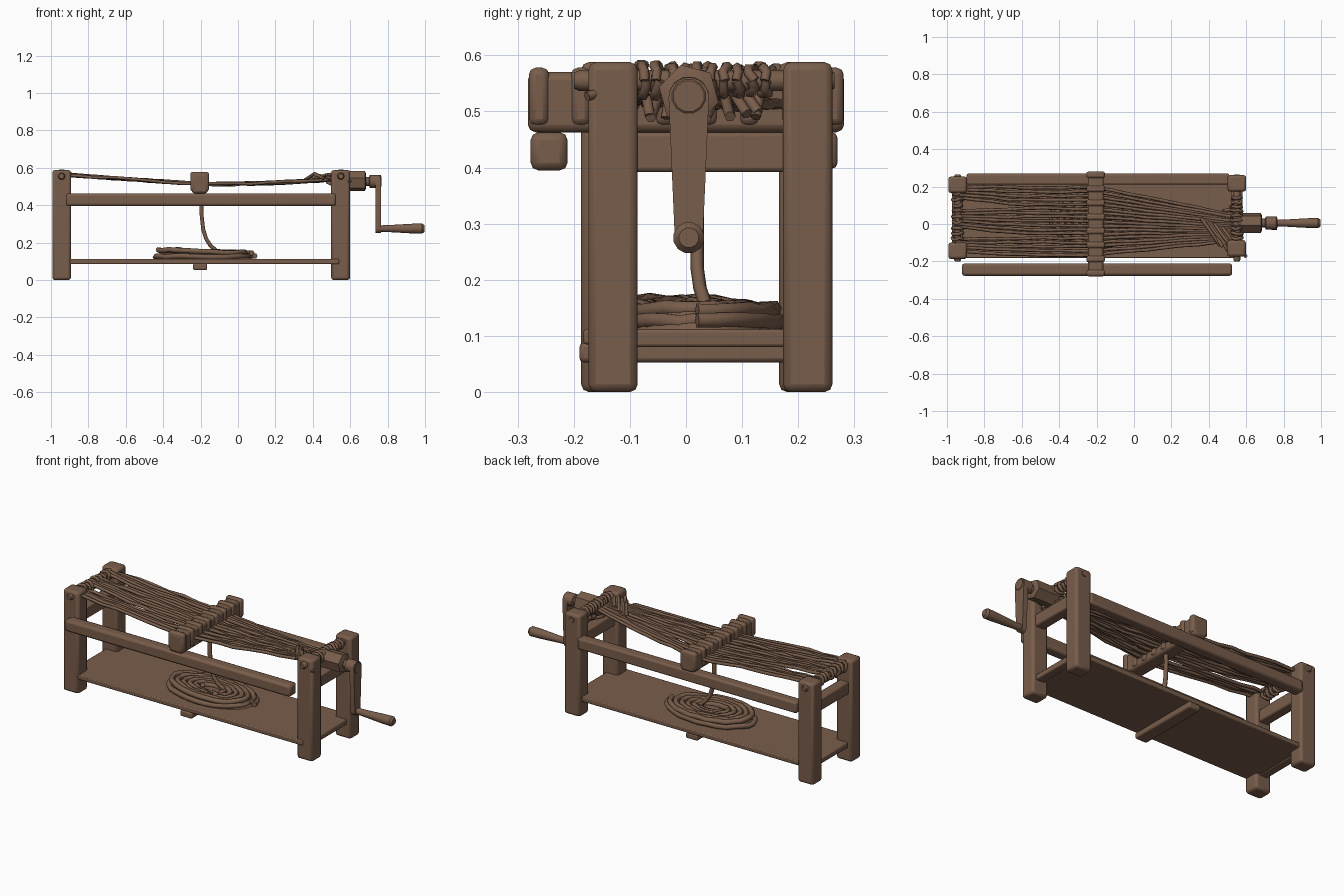
import bpy, bmesh, math, random
from mathutils import Vector

if "Cube" in bpy.data.objects:
    bpy.data.objects.remove(bpy.data.objects["Cube"])

random.seed(4)
wood = bpy.data.materials.new("warm brown wood")
wood.diffuse_color = (0.19, 0.11, 0.07, 1)
wood.use_nodes = True
wood.node_tree.nodes["Principled BSDF"].inputs["Base Color"].default_value = wood.diffuse_color


def finish(name, bm, bevel=0.0, angle=35):
    me = bpy.data.meshes.new(name)
    bmesh.ops.recalc_face_normals(bm, faces=bm.faces)
    bm.to_mesh(me)
    bm.free()
    me.materials.append(wood)
    ob = bpy.data.objects.new(name, me)
    bpy.context.collection.objects.link(ob)
    if bevel:
        m = ob.modifiers.new("soft edges", 'BEVEL')
        m.width, m.segments = bevel, 2
    bpy.context.view_layer.objects.active = ob
    ob.select_set(True)
    bpy.ops.object.shade_smooth_by_angle(angle=math.radians(angle))
    ob.select_set(False)
    return ob


def box(name, x, y, z, bevel=0.01):
    bm = bmesh.new()
    bmesh.ops.create_cube(bm, size=1)
    for v in bm.verts:
        v.co = [(r[0] + r[1]) / 2 + c * (r[1] - r[0]) for r, c in zip((x, y, z), v.co)]
    return finish(name, bm, bevel)


def lathe(name, start, axis, profile, n=16):
    """Round part along an axis; profile is (distance, radius) pairs."""
    d = Vector(axis).normalized()
    u = d.orthogonal().normalized()
    w = d.cross(u)
    bm = bmesh.new()
    rings = []
    for t, r in profile:
        rings.append([bm.verts.new(Vector(start) + d * t + r * (
            u * math.cos(2 * math.pi * i / n) + w * math.sin(2 * math.pi * i / n)))
            for i in range(n)])
    for a, b in zip(rings, rings[1:]):
        for i in range(n):
            bm.faces.new((a[i], a[(i + 1) % n], b[(i + 1) % n], b[i]))
    bm.faces.new(rings[0])
    bm.faces.new(rings[-1])
    return finish(name, bm)


def rope(name, paths, radius):
    cu = bpy.data.curves.new(name, 'CURVE')
    cu.dimensions = '3D'
    cu.bevel_depth, cu.bevel_resolution, cu.use_fill_caps = radius, 1, True
    for pts in paths:
        s = cu.splines.new('POLY')
        s.points.add(len(pts) - 1)
        for p, c in zip(s.points, pts):
            p.co = (*c, 1)
    cu.materials.append(wood)
    ob = bpy.data.objects.new(name, cu)
    bpy.context.collection.objects.link(ob)
    bpy.context.view_layer.objects.active = ob
    ob.select_set(True)
    bpy.ops.object.convert(target='MESH')
    ob.select_set(False)
    return ob


# four posts
for label, x, y in (("left_front", -0.943, -0.143), ("left_back", -0.943, 0.21),
                    ("right_front", 0.548, -0.13), ("right_back", 0.55, 0.217)):
    box(label + "_post", (x - 0.05, x + 0.05), (y - 0.044, y + 0.044), (0, 0.588), 0.014)

# long side rails and end rails
box("front_rail", (-0.92, 0.525), (-0.277, -0.211), (0.395, 0.463), 0.014)
box("back_rail", (-0.895, 0.51), (0.21, 0.27), (0.398, 0.463), 0.01)
for label, x in (("left", -0.943), ("right", 0.55)):
    box(label + "_end_rail", (x - 0.03, x + 0.03), (-0.12, 0.2), (0.392, 0.463), 0.008)
    box(label + "_foot_rail", (x - 0.025, x + 0.025), (-0.12, 0.2), (0.08, 0.112), 0.006)
    lathe(label + "_rope_bar", (x, -0.2, 0.555), (0, 1, 0),
          [(0, 0.014), (0.01, 0.019), (0.455, 0.019), (0.465, 0.014)], 10)

# bottom shelf and its brace
box("shelf", (-0.93, 0.54), (-0.183, 0.24), (0.085, 0.112), 0.005)
box("shelf_brace", (-0.24, -0.165), (-0.19, 0.24), (0.053, 0.088), 0.008)

# sliding crossbar resting on the rails, with rounded lumps along the top
box("crossbar", (-0.247, -0.162), (-0.282, 0.282), (0.463, 0.57), 0.014)
for i in range(8):
    y = -0.262 + i * 0.075
    box("crossbar_tooth", (-0.255, -0.155), (y - 0.018, y + 0.018), (0.475, 0.578), 0.012)

# crank: hexagonal hub, shaft, arm and handle
lathe("crank_hub", (0.53, 0.005, 0.53), (1, 0, 0), [(0, 0.055), (0.148, 0.055), (0.155, 0.04)], 6)
lathe("crank_shaft", (0.67, 0.005, 0.527), (1, 0, 0),
      [(0, 0.024), (0.03, 0.024), (0.035, 0.036), (0.09, 0.036), (0.096, 0.028)], 12)
bm = bmesh.new()
outline = []
for cz, r, a0 in ((0.525, 0.036, 0), (0.275, 0.025, 180)):
    outline += [(0.005 + r * math.cos(math.radians(a0 + a)),
                 cz + r * math.sin(math.radians(a0 + a))) for a in range(0, 181, 20)]
a, b = ([bm.verts.new((x, y, z)) for y, z in outline] for x in (0.736, 0.764))
bm.faces.new(a)
bm.faces.new(b)
for i in range(len(a)):
    j = (i + 1) % len(a)
    bm.faces.new((a[i], a[j], b[j], b[i]))
finish("crank_arm", bm)
lathe("crank_handle", (0.735, 0.005, 0.275), (1, 0, 0),
      [(0, 0.022), (0.03, 0.018), (0.08, 0.02), (0.2, 0.027), (0.25, 0.028), (0.262, 0.018)], 12)


# stretched strands: fanned at the left, gathered toward the crank
def wob(s):
    return random.uniform(-s, s)


strands, N = [], 17
for i in range(N):
    f = i / (N - 1)
    group = round(f * 2) / 2                       # three looped bundles at the left bar
    y_end = -0.14 + 0.34 * (0.65 * f + 0.35 * group)
    y_mid = -0.165 + 0.36 * f
    pts = [(-0.955, y_end, 0.565 + wob(0.012))]
    for k in range(1, 8):
        t = k / 8
        pts.append((-0.955 + 0.75 * t, y_end + (y_mid - y_end) * min(1, t * 2.2) + wob(0.004),
                    0.565 - 0.052 * t + wob(0.005)))
    pts.append((-0.205, y_mid, 0.515))
    y_r = -0.09 + 0.14 * f
    for k in range(1, 9):
        t = k / 8
        pts.append((-0.205 + 0.73 * t, y_mid + (y_r - y_mid) * t + wob(0.003),
                    0.512 + 0.028 * t * t + wob(0.006)))
    strands.append(pts)
rope("stretched_strands", strands, 0.009)

# loops knotted round the end bars
loops = []
for x, ys in ((-0.943, [-0.08 + 0.03 * i for i in range(9)]),
              (0.55, [-0.075 + 0.024 * i for i in range(10)])):
    for y in ys:
        r = 0.026 + wob(0.004)
        loops.append([(x + r * math.cos(k * math.pi / 5), y + wob(0.006),
                       0.555 + r * math.sin(k * math.pi / 5)) for k in range(11)])
rope("bar_loops", loops, 0.009)

# frayed ends near the crank
frays = []
for i in range(11):
    x, y = 0.36 + 0.014 * i, -0.06 - 0.006 * i
    frays.append([(x, y + 0.09, 0.535 + wob(0.01)), (x + 0.05, y + 0.02, 0.558 + wob(0.012)),
                  (x + 0.1, y - 0.05 + wob(0.02), 0.55 + wob(0.025))])
rope("frayed_ends", frays, 0.009)
rope("shaft_lashing", [[(0.5 + 0.05 * wob(1), -0.07 + 0.02 * i, 0.525),
                        (0.55, -0.07 + 0.02 * i + wob(0.02), 0.49 + wob(0.01))]
                       for i in range(11)], 0.01)

# coil of rope on the shelf
coil = []
for layer, (turns, z) in enumerate(((6, 0.126), (5.5, 0.146))):
    pts = []
    steps = int(turns * 28)
    for k in range(steps + 1):
        t = k / steps
        ang = 2 * math.pi * turns * t
        s = 1 - 0.06 * layer - (0.83 - 0.1 * layer) * t
        x = -0.185 + 0.275 * s * math.cos(ang)
        lift = (0.018 * s * max(0, -math.cos(ang - 0.5))) * layer
        pts.append((x, 0.02 + 0.15 * s * math.sin(ang), z + lift + wob(0.004)))
    coil.append(pts)
rope("rope_coil", coil, 0.015)
bm = bmesh.new()
bmesh.ops.create_cone(bm, cap_ends=True, segments=32, radius1=1, radius2=0.9, depth=1)
for v in bm.verts:
    v.co = (-0.185 + 0.26 * v.co.x, 0.02 + 0.14 * v.co.y, 0.127 + 0.034 * v.co.z)
finish("coil_core", bm)

# rope hanging from the crossbar into the coil
rope("hanging_rope", [[(-0.195, 0.02, 0.5), (-0.196, 0.02, 0.42), (-0.194, 0.02, 0.34),
                       (-0.186, 0.02, 0.27), (-0.17, 0.02, 0.22), (-0.148, 0.025, 0.185),
                       (-0.115, 0.035, 0.155)]], 0.012)
